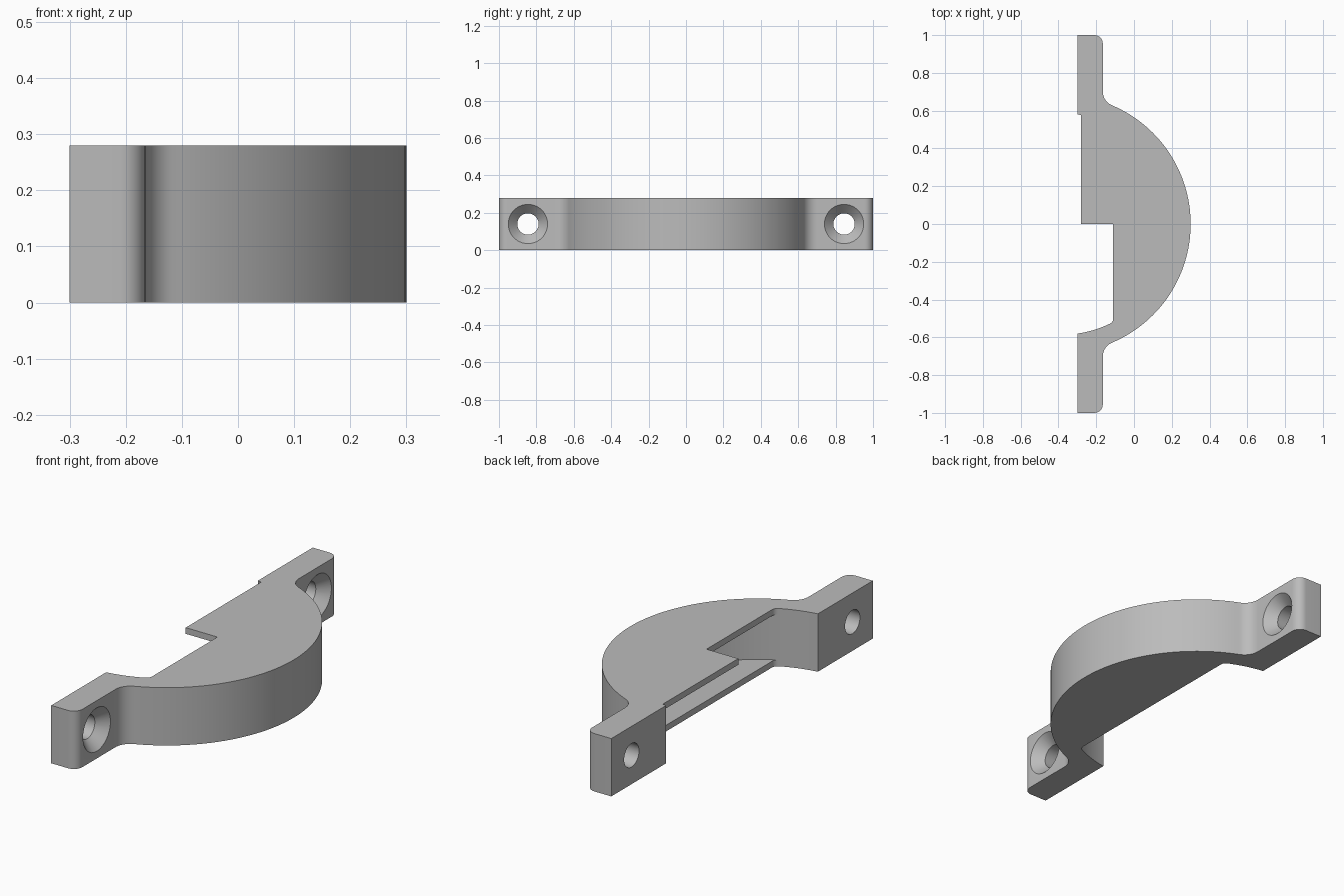
import bpy, bmesh
from math import sin, cos, acos, atan2, sqrt, pi

if "Cube" in bpy.data.objects:
    bpy.data.objects.remove(bpy.data.objects["Cube"])

HEIGHT, PLATE = 0.28, 0.03           # band height, web plate thickness
R_OUT, R_IN = 0.682, 0.586           # band radii
CX = 0.3 - R_OUT                     # band axis
BACK, FACE = -0.3, -0.165            # flange back and front planes
WEB = -0.11                          # straight edge of the web plates
LIP = -0.28                          # edge of the extended half of the top plate

grey = bpy.data.materials.new("plain grey")
grey.use_nodes = True
colour = (0.5, 0.5, 0.5, 1)
grey.diffuse_color = colour
grey.node_tree.nodes["Principled BSDF"].inputs["Base Color"].default_value = colour


def arc(cx, cy, r, a0, a1, n):
    return [(cx + r * cos(a0 + (a1 - a0) * i / n), cy + r * sin(a0 + (a1 - a0) * i / n))
            for i in range(n + 1)]


def mirrored(points):
    return [(x, -y) for x, y in reversed(points)]


def add_object(name, bm):
    bmesh.ops.recalc_face_normals(bm, faces=bm.faces)
    mesh = bpy.data.meshes.new(name)
    bm.to_mesh(mesh)
    bm.free()
    mesh.materials.append(grey)
    obj = bpy.data.objects.new(name, mesh)
    bpy.context.collection.objects.link(obj)
    return obj


def prism(name, outline, z0, z1):
    bm = bmesh.new()
    base = bm.faces.new([bm.verts.new((x, y, z0)) for x, y in outline])
    top = bmesh.ops.extrude_face_region(bm, geom=[base], use_keep_orig=True)["geom"]
    bmesh.ops.translate(bm, vec=(0, 0, z1 - z0),
                        verts=[v for v in top if isinstance(v, bmesh.types.BMVert)])
    return add_object(name, bm)


def lathe_x(name, profile, y, z, n=48):
    bm = bmesh.new()
    rings = [[bm.verts.new((x, y + r * cos(2 * pi * i / n), z + r * sin(2 * pi * i / n)))
              for i in range(n)] for x, r in profile]
    for a, b in zip(rings, rings[1:]):
        for i in range(n):
            j = (i + 1) % n
            bm.faces.new((a[i], a[j], b[j], b[i]))
    bm.faces.new(rings[0])
    bm.faces.new(rings[-1])
    return add_object(name, bm)


def smooth(obj):
    bpy.ops.object.select_all(action="DESELECT")
    obj.select_set(True)
    bpy.context.view_layer.objects.active = obj
    bpy.ops.object.shade_smooth_by_angle(angle=0.5)


# Band with two flanges: outer half outline, mirrored, then the inner arc
f = 0.08
fx = FACE + f
fy = sqrt((R_OUT + f) ** 2 - (fx - CX) ** 2)
blend = atan2(fy, fx - CX)
half = arc(CX, 0, R_OUT, 0, blend, 40)
half += arc(fx, fy, f, blend + pi, pi, 10)[1:]
c = 0.045
half += arc(FACE - c, 1 - c, c, 0, pi / 2, 8)
half.append((BACK, 1))
tip = acos((BACK - CX) / R_IN)
inner = arc(CX, 0, R_IN, tip, -tip, 90)
body = prism("clamp_band", mirrored(half)[:-1] + half + inner, 0, HEIGHT)

# Countersunk screw holes through the flanges
bpy.context.view_layer.objects.active = body
for side in (-1, 1):
    cutter = lathe_x("screw_hole_cutter", [(-0.4, 0.057), (-0.215, 0.057), (-0.145, 0.1242)],
                     side * 0.845, HEIGHT / 2)
    cutter.hide_render = True
    mod = body.modifiers.new("screw hole", "BOOLEAN")
    mod.operation, mod.solver, mod.object = "DIFFERENCE", "EXACT", cutter
    bpy.ops.object.modifier_apply(modifier=mod.name)
    bpy.data.objects.remove(cutter)
smooth(body)

# Web plates, with a small round where the straight edge meets the band
g = 0.03
gx = WEB - g
gy = sqrt((R_IN - g) ** 2 - (gx - CX) ** 2)
meet = atan2(gy, gx - CX)
seat = R_IN + 0.001
corner = arc(gx, gy, g, 0, meet, 8)
lower = corner + arc(CX, 0, seat, meet, -meet, 80) + mirrored(corner)
smooth(prism("bottom_plate", lower, 0, PLATE))

lip_angle = acos((LIP - CX) / seat)
upper = [(WEB, 0), (LIP, 0)] + arc(CX, 0, seat, lip_angle, -meet, 80) + mirrored(corner)
smooth(prism("top_plate", upper, HEIGHT - PLATE, HEIGHT))
